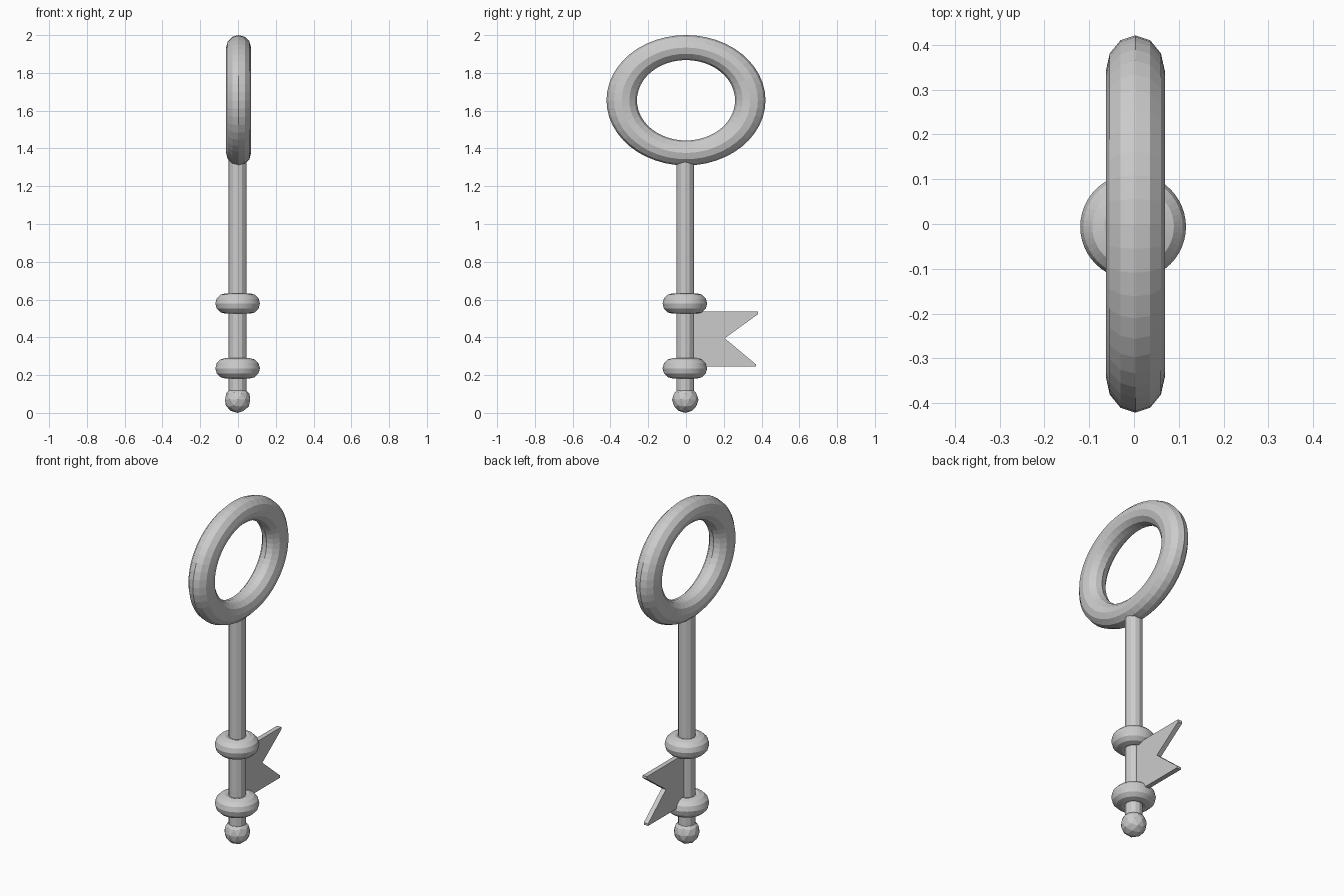
import bpy, bmesh
from math import pi

cube = bpy.data.objects.get("Cube")
if cube:
    bpy.data.objects.remove(cube, do_unlink=True)

# Single grey metal
metal = bpy.data.materials.new("grey metal")
metal.use_nodes = True
colour = (0.6, 0.6, 0.6, 1)
metal.diffuse_color = colour
metal.node_tree.nodes["Principled BSDF"].inputs["Base Color"].default_value = colour


def finish(name, scale=(1, 1, 1)):
    ob = bpy.context.object
    ob.name = name
    ob.scale = scale
    ob.data.materials.append(metal)
    return ob


# Oval handle, standing in the YZ plane (local X becomes vertical)
bpy.ops.mesh.primitive_torus_add(major_radius=0.279, minor_radius=0.066,
                                 major_segments=48, minor_segments=12,
                                 location=(0.003, 0, 1.655), rotation=(0, pi / 2, 0))
finish("handle_ring", (1, 1.22, 1))

# Long shaft
bpy.ops.mesh.primitive_cylinder_add(vertices=12, radius=0.047, depth=1.25,
                                    location=(-0.002, -0.004, 0.725))
finish("shaft")

# Two collars around the shaft
for name, z in (("upper_collar", 0.579), ("lower_collar", 0.236)):
    bpy.ops.mesh.primitive_torus_add(major_radius=0.064, minor_radius=0.054,
                                     major_segments=48, minor_segments=12,
                                     location=(-0.002, -0.006, z))
    finish(name)

# Faceted ball at the tip
bpy.ops.mesh.primitive_ico_sphere_add(subdivisions=2, radius=0.07,
                                      location=(-0.002, -0.004, 0.07))
finish("tip_ball")

# Notched bit: a swallowtail outline extruded across the shaft
outline = [(0, 0.245), (0.37, 0.245), (0.37, 0.257), (0.205, 0.395),
           (0.38, 0.522), (0.38, 0.537), (0, 0.537)]
half = 0.014
bm = bmesh.new()
face = bm.faces.new([bm.verts.new((-half, y, z)) for y, z in outline])
extruded = bmesh.ops.extrude_face_region(bm, geom=[face])["geom"]
bmesh.ops.translate(bm, vec=(2 * half, 0, 0),
                    verts=[v for v in extruded if isinstance(v, bmesh.types.BMVert)])
bmesh.ops.recalc_face_normals(bm, faces=bm.faces)
mesh = bpy.data.meshes.new("key_bit")
bm.to_mesh(mesh)
bm.free()
mesh.materials.append(metal)
bit = bpy.data.objects.new("key_bit", mesh)
bpy.context.collection.objects.link(bit)
